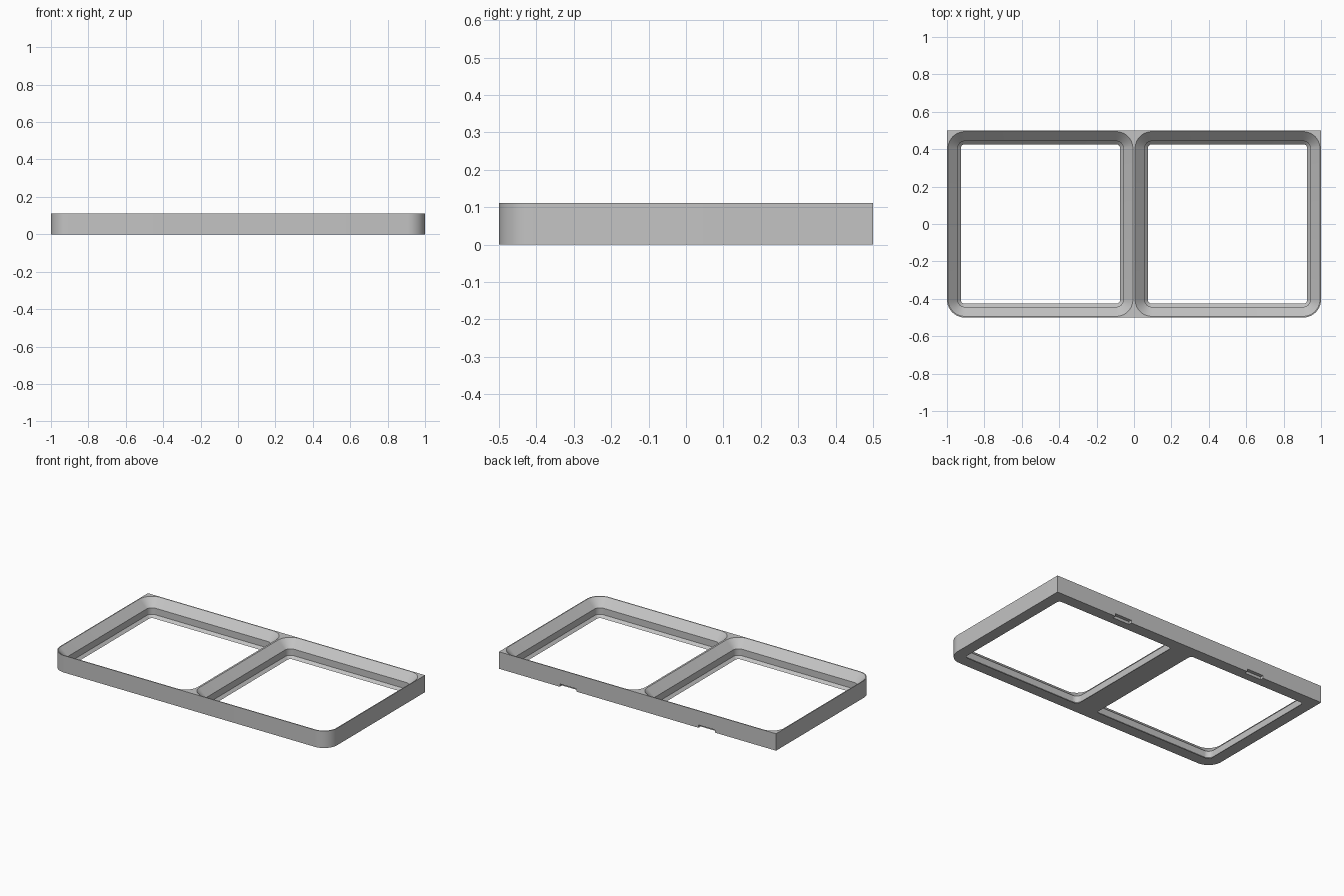
import bpy, bmesh, math

if "Cube" in bpy.data.objects:
    bpy.data.objects.remove(bpy.data.objects["Cube"])

H = 0.1107            # frame height
gray = bpy.data.materials.new("light gray")
gray.diffuse_color = (0.55, 0.55, 0.55, 1)
gray.use_nodes = True
gray.node_tree.nodes["Principled BSDF"].inputs["Base Color"].default_value = gray.diffuse_color


def outline(hx, hy, radii, cx=0.0, steps=10):
    """Rounded rectangle; radii run back right, back left, front left, front right."""
    pts = []
    for i, (sx, sy) in enumerate([(1, 1), (-1, 1), (-1, -1), (1, -1)]):
        r = radii[i]
        if r == 0:
            pts.append((cx + sx * hx, sy * hy))
            continue
        for k in range(steps + 1):
            a = math.radians(90 * i + 90 * k / steps)
            pts.append((cx + sx * (hx - r) + r * math.cos(a),
                        sy * (hy - r) + r * math.sin(a)))
    return pts


def loft(name, rings):
    """Closed solid through a stack of (z, outline) rings."""
    bm = bmesh.new()
    loops = [[bm.verts.new((x, y, z)) for x, y in pts] for z, pts in rings]
    n = len(loops[0])
    for a, b in zip(loops, loops[1:]):
        for i in range(n):
            j = (i + 1) % n
            bm.faces.new((a[i], a[j], b[j], b[i]))
    bm.faces.new(loops[0][::-1])
    bm.faces.new(loops[-1])
    mesh = bpy.data.meshes.new(name)
    bm.to_mesh(mesh)
    bm.free()
    mesh.materials.append(gray)
    ob = bpy.data.objects.new(name, mesh)
    bpy.context.collection.objects.link(ob)
    return ob


# Outer block: rounded front corners, square back corners
block = outline(1.0, 0.5, (0, 0, 0.095, 0.095))
frame = loft("grid_frame", [(0, block), (H, block)])

# Stepped opening: lower chamfer, upright wall, upper chamfer (z, inset)
profile = [(-0.02, 0.074), (0, 0.074), (0.0167, 0.057),
           (0.0595, 0.057), (H, 0.006), (H + 0.02, 0.006)]
cutters = []
for cx in (-0.5, 0.5):
    rings = [(z, outline(0.5 - d, 0.5 - d, (0.095 - d,) * 4, cx)) for z, d in profile]
    cutters.append(loft("opening_cutter", rings))
    # Small notch under the back edge
    notch = [(x, y + 0.5) for x, y in outline(0.06, 0.022, (0,) * 4, cx)]
    cutters.append(loft("notch_cutter", [(-0.02, notch), (0.018, notch)]))

bpy.context.view_layer.objects.active = frame
frame.select_set(True)
for c in cutters:
    mod = frame.modifiers.new("cut", 'BOOLEAN')
    mod.operation = 'DIFFERENCE'
    mod.solver = 'EXACT'
    mod.object = c
    bpy.ops.object.modifier_apply(modifier=mod.name)
for c in cutters:
    bpy.data.objects.remove(c)

bpy.ops.object.shade_smooth_by_angle(angle=math.radians(30))
